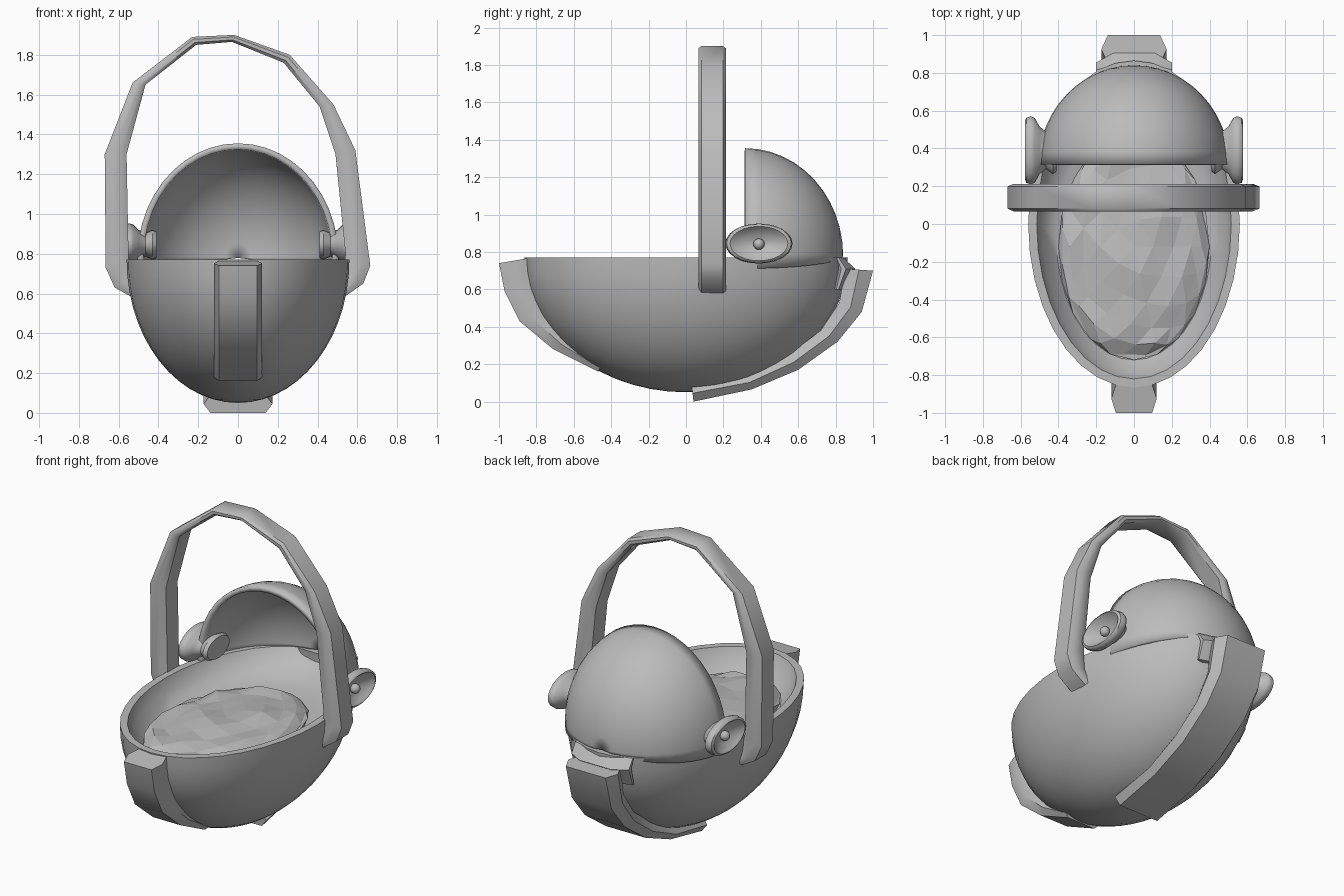
import bpy, bmesh, math, random
from math import sin, cos, pi, radians
from mathutils import Vector

if "Cube" in bpy.data.objects:
    bpy.data.objects.remove(bpy.data.objects["Cube"], do_unlink=True)
random.seed(4)

GREY = (0.5, 0.5, 0.5, 1.0)
grey = bpy.data.materials.new("plain grey")
grey.use_nodes = True
grey.diffuse_color = GREY
grey.node_tree.nodes["Principled BSDF"].inputs["Base Color"].default_value = GREY


def finish(name, bm, angle=40):
    """Turn a bmesh into a named object; angle 0 keeps flat faces."""
    bmesh.ops.remove_doubles(bm, verts=bm.verts, dist=0.0005)
    bmesh.ops.recalc_face_normals(bm, faces=bm.faces)
    mesh = bpy.data.meshes.new(name)
    bm.to_mesh(mesh)
    bm.free()
    mesh.materials.append(grey)
    obj = bpy.data.objects.new(name, mesh)
    bpy.context.collection.objects.link(obj)
    bpy.ops.object.select_all(action="DESELECT")
    obj.select_set(True)
    bpy.context.view_layer.objects.active = obj
    if angle:
        bpy.ops.object.shade_smooth_by_angle(angle=radians(angle))
    return obj


def skin(bm, rows, closed):
    """Join neighbouring rows of points with quads."""
    grid = [[bm.verts.new(p) for p in row] for row in rows]
    for a, b in zip(grid, grid[1:]):
        n = len(a)
        for i in range(n if closed else n - 1):
            j = (i + 1) % n
            bm.faces.new((a[i], a[j], b[j], b[i]))
    return grid


def band(name, outer, inner, half, to_point, chamfer):
    """Strip between two outlines, with chamfered long edges and end caps."""
    t, w = chamfer
    section = [(0, 1 - w), (t, 1), (1 - t, 1), (1, 1 - w),
               (1, w - 1), (1 - t, -1), (t, -1), (0, w - 1)]
    rows = []
    for o, i in zip(outer, inner):
        o, i = Vector(o), Vector(i)
        rows.append([to_point(i.lerp(o, s), v * half) for s, v in section])
    bm = bmesh.new()
    grid = skin(bm, rows, True)
    bm.faces.new(grid[0])
    bm.faces.new(grid[-1])
    return finish(name, bm)


# Basket: half ellipsoid bowl with a rim and a sloping lining
SEGS, RIM = 36, 0.77


def oval(rx, ry, z, cy=0.0):
    return [(rx * cos(2 * pi * k / SEGS), cy + ry * sin(2 * pi * k / SEGS), z)
            for k in range(SEGS)]


bm = bmesh.new()
rows = []
for k in range(15):
    a = pi / 2 * k / 14
    s = max(sin(a), 0.001)
    rows.append(oval(0.56 * s, 0.865 * s, RIM - 0.72 * cos(a)))
rows += [oval(0.515, 0.82, RIM), oval(0.49, 0.78, 0.7, -0.01),
         oval(0.41, 0.64, 0.63, -0.08), oval(0.001, 0.001, 0.63, -0.08)]
skin(bm, rows, True)
finish("basket", bm)

# Blanket: lumpy faceted cushion lying in the basket
bm = bmesh.new()
bmesh.ops.create_icosphere(bm, subdivisions=3, radius=1)
for v in bm.verts:
    lump = random.uniform(-0.016, 0.016)
    v.co = Vector((v.co.x * 0.4, v.co.y * 0.6 - 0.12, 0.64 + v.co.z * 0.075 + lump))
finish("blanket", bm, 0)

# Hood: quarter ellipsoid shell, open at the front
bm = bmesh.new()
rows = []
for i in range(13):
    back = pi / 2 * i / 12
    row = []
    for k in range(25):
        a = -0.12 + (pi + 0.24) * k / 24
        row.append((0.505 * cos(back) * cos(a), 0.315 + 0.525 * sin(back),
                    0.78 + 0.575 * cos(back) * sin(a)))
    rows.append(row)
skin(bm, rows, False)
hood = finish("hood", bm)
shell = hood.modifiers.new("thickness", "SOLIDIFY")
shell.thickness = 0.03
shell.offset = -1

# Handle: angular arch across the basket
handle_outer = [(-.53, .58), (-.62, .63), (-.665, .73), (-.67, 1.3), (-.53, 1.66),
                (-.23, 1.89), (-.02, 1.9), (.26, 1.8), (.48, 1.55), (.59, 1.32),
                (.665, .74), (.63, .65), (.53, .58)]
handle_inner = [(-.5, .62), (-.53, .68), (-.55, .78), (-.56, 1.3), (-.465, 1.65),
                (-.21, 1.85), (-.03, 1.865), (.23, 1.76), (.41, 1.54), (.49, 1.3),
                (.54, .8), (.53, .68), (.5, .62)]
band("handle", handle_outer, handle_inner, 0.073,
     lambda p, w: (p.x, 0.14 + w, p.y), (0.3, 0.2))

# Straps hugging the front and the back of the basket
along_x = lambda p, w: (p.x and w, p.x, p.y)
band("front_strap",
     [(-1, .74), (-.97, .59), (-.89, .43), (-.71, .28), (-.47, .16)],
     [(-.85, .765), (-.83, .62), (-.76, .47), (-.62, .33), (-.45, .2)],
     0.12, along_x, (0.5, 0.2))
band("back_strap",
     [(1, .7), (.94, .48), (.81, .32), (.6, .17), (.35, .065), (.04, .0)],
     [(.85, .71), (.82, .53), (.72, .38), (.55, .25), (.33, .14), (.03, .09)],
     0.173, along_x, (0.5, 0.2))

# Lip where the basket meets the hood at the back
band("back_lip", [(.84, .77), (.905, .71), (.84, .6)],
     [(.78, .77), (.78, .71), (.78, .6)], 0.2, along_x, (0.4, 0.45))

# Hinges: oval spools with a dished outer face and a small pin
spool = [(.41, .01), (.41, .62), (.43, .7), (.465, .55), (.5, .7), (.525, .95),
         (.545, 1), (.57, .96), (.577, .86), (.565, .76), (.535, .45), (.525, .01)]
for side, label in ((1, "left"), (-1, "right")):
    bm = bmesh.new()
    skin(bm, [[(side * x, 0.39 + 0.18 * r * cos(2 * pi * k / 24),
                0.845 + 0.107 * r * sin(2 * pi * k / 24)) for k in range(24)]
              for x, r in spool], True)
    finish(label + "_hinge", bm, 50)
    bm = bmesh.new()
    bmesh.ops.create_uvsphere(bm, u_segments=12, v_segments=8, radius=0.03)
    bmesh.ops.translate(bm, verts=bm.verts, vec=(side * 0.545, 0.39, 0.842))
    finish(label + "_hinge_pin", bm)
